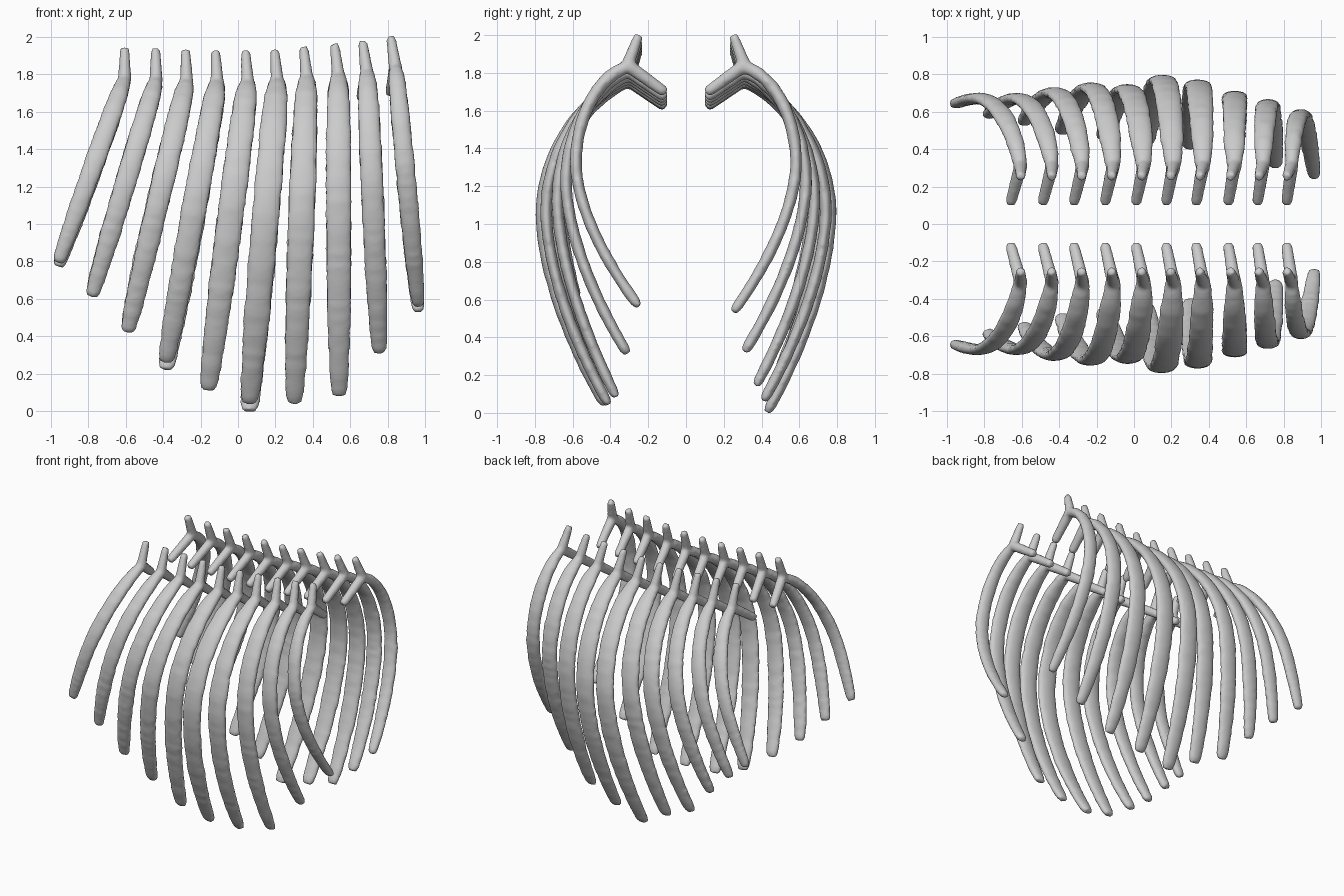
import bpy, bmesh, math, random
from mathutils import Vector

if "Cube" in bpy.data.objects:
    bpy.data.objects.remove(bpy.data.objects["Cube"])

random.seed(4)
# one row per rib: top x, top z, widest y, z of widest, tip x, tip y, tip z (front, back), half width
RIBS = [
    (-0.605, 1.940, 0.670, 1.14, -0.960, 0.640, 0.79, 0.77, 0.055),
    (-0.440, 1.935, 0.670, 1.14, -0.780, 0.580, 0.61, 0.62, 0.059),
    (-0.280, 1.930, 0.700, 1.12, -0.590, 0.540, 0.42, 0.44, 0.064),
    (-0.120, 1.925, 0.725, 1.10, -0.385, 0.490, 0.26, 0.22, 0.069),
    (0.040, 1.925, 0.715, 1.08, -0.160, 0.460, 0.11, 0.12, 0.073),
    (0.195, 1.930, 0.765, 1.05, 0.060, 0.430, 0.04, 0.00, 0.076),
    (0.350, 1.945, 0.740, 1.06, 0.300, 0.410, 0.04, 0.06, 0.073),
    (0.515, 1.960, 0.680, 1.12, 0.540, 0.370, 0.08, 0.14, 0.070),
    (0.665, 1.975, 0.635, 1.22, 0.755, 0.310, 0.31, 0.32, 0.063),
    (0.815, 2.000, 0.583, 1.32, 0.963, 0.250, 0.56, 0.53, 0.054),
]
# width and thickness along the shaft: (t, width factor, half thickness)
PROFILE = [(0, .45, .024), (.03, .62, .034), (.10, .84, .035), (.25, .97, .033),
           (.5, 1.0, .031), (.75, .94, .031), (.93, .76, .030), (.985, .66, .028), (1, .50, .019)]


def profile(t):
    for (t0, w0, h0), (t1, w1, h1) in zip(PROFILE, PROFILE[1:]):
        if t <= t1:
            f = (t - t0) / (t1 - t0)
            return w0 + (w1 - w0) * f, h0 + (h1 - h0) * f
    return PROFILE[-1][1:]


def sweep(bm, path, sizes, sides=16):
    """Closed tube with elliptical sections, the wide axis kept near x."""
    rings = []
    for i, p in enumerate(path):
        tan = (path[min(i + 1, len(path) - 1)] - path[max(i - 1, 0)]).normalized()
        wide = Vector((1, 0, 0))
        wide = (wide - tan * wide.dot(tan)).normalized()
        flat = tan.cross(wide)
        w, h = sizes[i]
        rings.append([bm.verts.new(p + wide * w * math.cos(a) + flat * h * math.sin(a))
                      for a in (math.tau * k / sides for k in range(sides))])
    for a, b in zip(rings, rings[1:]):
        for k in range(sides):
            n = (k + 1) % sides
            bm.faces.new((a[k], a[n], b[n], b[k]))
    bm.faces.new(rings[0][::-1])
    bm.faces.new(rings[-1])


def rod(bm, a, b, ra, rb):
    """Short tapered round branch with a rounded far end."""
    a, b = Vector(a), Vector(b)
    steps = [(0, ra), (.5, (ra + rb) / 2), (.92, rb), (1, rb * .8)]
    sweep(bm, [a.lerp(b, t) for t, _ in steps], [(r, r) for _, r in steps])


def make_rib(name, side, row, neck_dx, shift):
    x0, ztop, ymax, zmid, xt, yt, zf, zb, width = row
    z0, ztip = ztop - .165, (zf if side < 0 else zb) + .004
    power = 1.1 + .25 * min(1, max(0, (ymax - .58) / .12))
    yz = []
    # upper shoulder arc, then the lower sweep back in
    for i in range(25):
        a = math.pi / 2 * i / 24
        yz.append((.275 + (ymax - .275) * math.sin(a) ** power, zmid + (z0 - zmid) * math.cos(a)))
    for i in range(1, 31):
        t = i / 30
        yz.append((ymax - (ymax - yt) * t ** 1.7, zmid + (ztip - zmid) * t))
    xs = x0 + shift
    path = [Vector((xs + (xt - xs) * (z0 - z) / (z0 - ztip), side * y, z)) for y, z in yz]
    dist = [0]
    for p, q in zip(path, path[1:]):
        dist.append(dist[-1] + (q - p).length)
    sizes = []
    for d in dist:
        w, h = profile(d / dist[-1])
        sizes.append((w * width * random.uniform(.95, 1.05), h * random.uniform(.94, 1.06)))
    bm = bmesh.new()
    sweep(bm, path, sizes)
    # upright spike and inward neck
    rod(bm, (xs, side * .315, z0 - .01), (x0, side * .25, ztop), .036, .026)
    rod(bm, (xs, side * .31, z0 + .005), (x0 + neck_dx, side * .108, z0 - .14), .036, .030)
    bmesh.ops.recalc_face_normals(bm, faces=bm.faces)
    mesh = bpy.data.meshes.new(name)
    bm.to_mesh(mesh)
    bm.free()
    ob = bpy.data.objects.new(name, mesh)
    bpy.context.collection.objects.link(ob)
    # fuse the branches into one soft bone surface
    fuse = ob.modifiers.new("fuse", 'REMESH')
    fuse.mode = 'VOXEL'
    fuse.voxel_size = .013
    fuse.use_smooth_shade = True
    soft = ob.modifiers.new("soften", 'SMOOTH')
    soft.factor = .5
    soft.iterations = 2


for i, row in enumerate(RIBS):
    neck_dx, shift = -.055 + .006 * i, .003 * i
    make_rib(f"front_rib_{i + 1}", -1, row, neck_dx, shift)
    make_rib(f"back_rib_{i + 1}", 1, row, neck_dx, shift)
